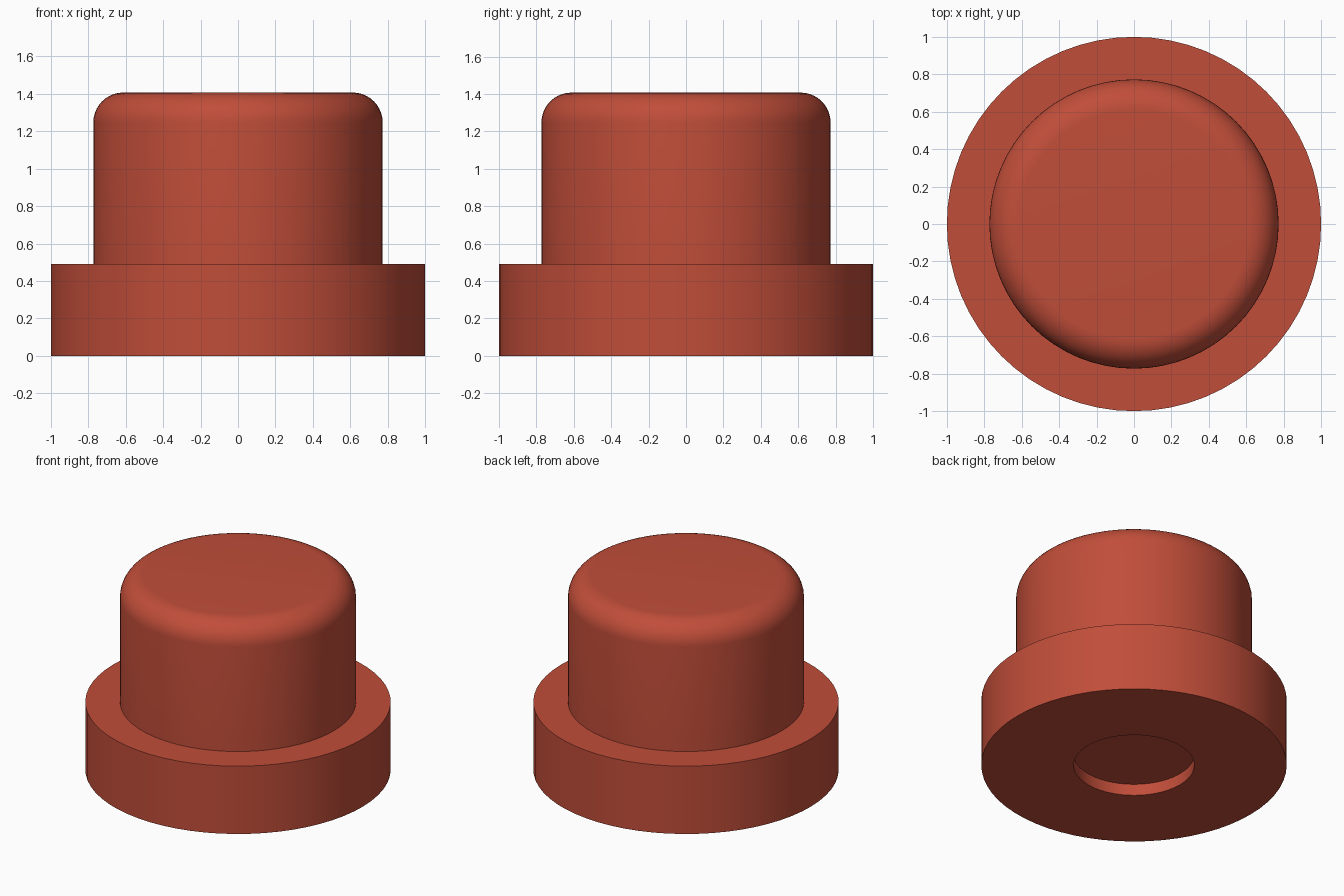
import bpy, bmesh, math

if "Cube" in bpy.data.objects:
    bpy.data.objects.remove(bpy.data.objects["Cube"])

SEG = 64
red = bpy.data.materials.new("brick_red")
red.diffuse_color = (0.53, 0.075, 0.041, 1)
red.use_nodes = True
red.node_tree.nodes["Principled BSDF"].inputs["Base Color"].default_value = red.diffuse_color


def lathe(name, profile):
    """Revolve an (r, z) profile running from bottom axis to top axis."""
    bm = bmesh.new()
    rings = []
    for r, z in profile:
        if r == 0:
            rings.append([bm.verts.new((0, 0, z))])
        else:
            rings.append([bm.verts.new((r * math.cos(2 * math.pi * i / SEG),
                                        r * math.sin(2 * math.pi * i / SEG), z))
                          for i in range(SEG)])
    for a, b in zip(rings, rings[1:]):
        if len(a) == 1:
            bm.faces.new(b[::-1])
            continue
        if len(b) == 1:
            bm.faces.new(a)
            continue
        for i in range(SEG):
            j = (i + 1) % SEG
            bm.faces.new((a[i], a[j], b[j], b[i]))
    for v in [v for v in bm.verts if not v.link_faces]:
        bm.verts.remove(v)
    bmesh.ops.recalc_face_normals(bm, faces=bm.faces)
    me = bpy.data.meshes.new(name)
    bm.to_mesh(me)
    bm.free()
    ob = bpy.data.objects.new(name, me)
    bpy.context.collection.objects.link(ob)
    me.materials.append(red)
    bpy.ops.object.select_all(action='DESELECT')
    ob.select_set(True)
    bpy.context.view_layer.objects.active = ob
    bpy.ops.object.shade_smooth_by_angle(angle=math.radians(30))


# One solid: recessed underside, wide flange, narrower cap with rounded rim
R, TOP, F = 0.773, 1.407, 0.16
rim = [(R - F + F * math.cos(t), TOP - F + F * math.sin(t))
       for t in (math.pi / 2 * k / 10 for k in range(11))]
lathe("flanged_button",
      [(0, 0.083), (0.395, 0.083), (0.395, 0), (1, 0), (1, 0.49), (R, 0.49)]
      + rim + [(0, TOP)])
